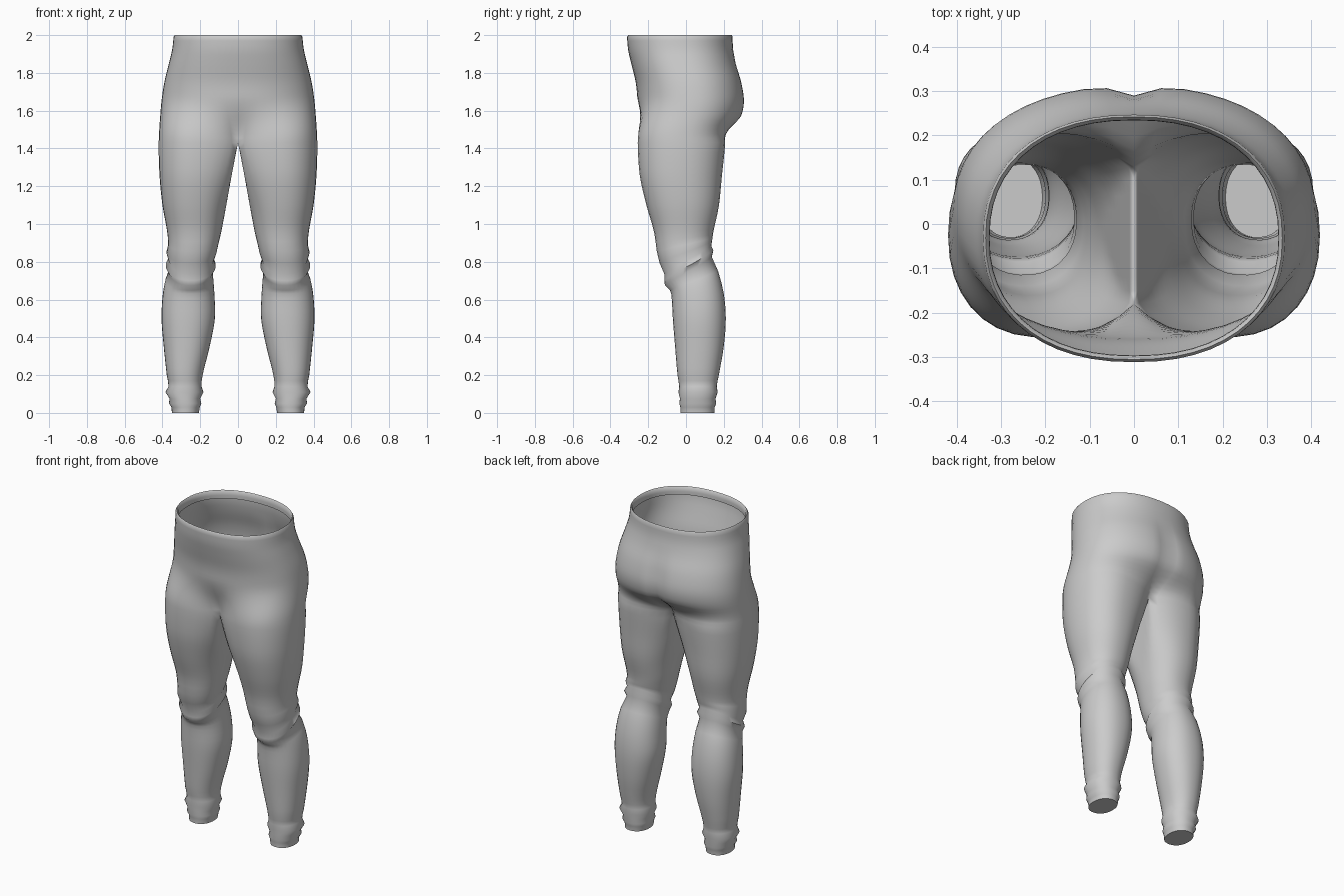
import bpy, bmesh
from math import sin, cos, radians, exp, copysign

if "Cube" in bpy.data.objects:
    bpy.data.objects.remove(bpy.data.objects["Cube"])

ARC, INNER, END = 26, 8, 140      # outer arc steps, inner thigh verts, arc end angle
CROTCH, XMID = 1.43, 0.21

# leg sections: z, inner x, outer x, front y, back y
LEG = [
    (0.00, .207, .350, -.030, .150), (0.03, .202, .352, -.030, .152),
    (0.05, .194, .366, -.036, .160), (0.075, .200, .362, -.032, .156),
    (0.11, .183, .384, -.040, .168), (0.14, .193, .368, -.036, .163),
    (0.20, .187, .377, -.045, .174), (0.35, .150, .393, -.058, .200),
    (0.50, .122, .405, -.070, .211), (0.62, .124, .399, -.076, .200),
    (0.70, .130, .385, -.085, .170), (0.75, .135, .365, -.112, .137),
    (0.78, .118, .382, -.115, .145), (0.81, .130, .366, -.115, .134),
    (0.85, .114, .379, -.140, .138), (0.89, .105, .370, -.155, .140),
    (0.96, .088, .375, -.168, .147), (1.10, .062, .400, -.210, .175),
    (1.25, .035, .415, -.244, .190), (1.38, .010, .420, -.255, .204),
    (1.43, .000, .420, -.256, .208)]

# hip sections: z, outer x, front y, back y
HIP = [
    (1.43, .420, -.256, .210), (1.50, .417, -.256, .262),
    (1.57, .412, -.256, .297), (1.65, .405, -.257, .312),
    (1.75, .390, -.266, .297), (1.85, .366, -.290, .265),
    (1.92, .349, -.306, .250), (1.97, .343, -.311, .247),
    (1.99, .341, -.312, .247), (2.00, .335, -.306, .242),
    (1.99, .327, -.298, .235), (1.95, .327, -.297, .235)]


def smooth(a, b, v):
    v = min(1, max(0, (v - a) / (b - a)))
    return v * v * (3 - 2 * v)


def refine(keys, step):
    """Subdivide long gaps between sections with a cubic curve."""
    out = [keys[0]]
    for i in range(len(keys) - 1):
        p, q = keys[i], keys[i + 1]
        h = q[0] - p[0]
        n = max(1, round(abs(h) / step))
        lo, hi = keys[max(i - 1, 0)], keys[min(i + 2, len(keys) - 1)]
        for k in range(1, n + 1):
            t = k / n
            row = [p[0] + h * t]
            for c in range(1, len(p)):
                m0 = (q[c] - lo[c]) / (q[0] - lo[0]) * h if q[0] != lo[0] else 0
                m1 = (hi[c] - p[c]) / (hi[0] - p[0]) * h if hi[0] != p[0] else 0
                row.append((2*t**3 - 3*t*t + 1) * p[c] + (t**3 - 2*t*t + t) * m0
                           + (3*t*t - 2*t**3) * q[c] + (t**3 - t*t) * m1)
            out.append(tuple(row))
    return out


def power(v, n):
    return copysign(abs(v) ** (2 / n), v)


def leg_point(sec, deg):
    z, xi, xo, yf, yb = sec
    a = radians(deg)
    c, s = power(cos(a), 2.2), power(sin(a), 2.2)
    mid = (xi + xo) / 2
    grow = 1 + smooth(1.0, CROTCH, z) * (1 / power(cos(radians(180 - END)), 2.2) - 1)
    x = mid + (xo - mid) * c if c > 0 else mid + (mid - xi) * max(-1, c * grow)
    # knee folds run from low at the front to high at the back
    z += 0.08 * sin(a) * exp(-((z - 0.78) / 0.12) ** 2)
    return x, (yf + yb) / 2 + (yb - yf) / 2 * s, z


def hip_point(sec, t):
    z, xo, yf, yb = sec
    lx, ly, _ = leg_point((CROTCH, 0, xo, -.256, .208), t * END)
    a = radians(t * 90)
    px = xo * power(cos(a), 2.25)
    py = (yf + yb) / 2 + (yb - yf) / 2 * power(sin(a), 2.25)
    # cleft between the buttocks
    if t > 0:
        py -= 0.022 * exp(-(px / .045) ** 2) * (1 - smooth(1.68, 1.9, z))
    w = smooth(1.40, 1.58, z) if t > 0 else smooth(1.43, 1.68, z)
    w0 = smooth(1.41, 1.63, z)
    w = w0 + (w - w0) * min(1, abs(t) * 3)
    if z <= CROTCH:
        w = 0
    x = 0 if abs(t) == 1 else lx + (px - lx) * w
    return x, ly + (py - ly) * w, z


bm = bmesh.new()
ts = [-1 + 2 * i / ARC for i in range(ARC + 1)]
inner = [END + (360 - 2 * END) * (i + 1) / (INNER + 1) for i in range(INNER)]

# leg tube with a closed ankle
rings = [[bm.verts.new(leg_point(s, d)) for d in [t * END for t in ts] + inner]
         for s in refine(LEG, 0.04)]
bm.faces.new(rings[0][::-1])
for a, b in zip(rings, rings[1:]):
    for i in range(len(a)):
        j = (i + 1) % len(a)
        bm.faces.new((a[i], a[j], b[j], b[i]))

# half hip shell with the waistband turned inward
last = rings[-1][:ARC + 1]
for v in rings[-1][ARC:] + [rings[-1][0]]:
    v.co.x = 0
for s in refine(HIP, 0.025)[1:]:
    new = [bm.verts.new(hip_point(s, t)) for t in ts]
    for i in range(ARC):
        bm.faces.new((last[i], last[i + 1], new[i + 1], new[i]))
    last = new

mesh = bpy.data.meshes.new("leggings")
bm.to_mesh(mesh)
bm.free()
obj = bpy.data.objects.new("leggings", mesh)
bpy.context.collection.objects.link(obj)

# mirror the other leg
mirror = obj.modifiers.new("other_side", 'MIRROR')
mirror.use_clip = True
mirror.merge_threshold = 0.0005

bpy.context.view_layer.objects.active = obj
obj.select_set(True)
bpy.ops.object.shade_smooth_by_angle(angle=radians(60))
